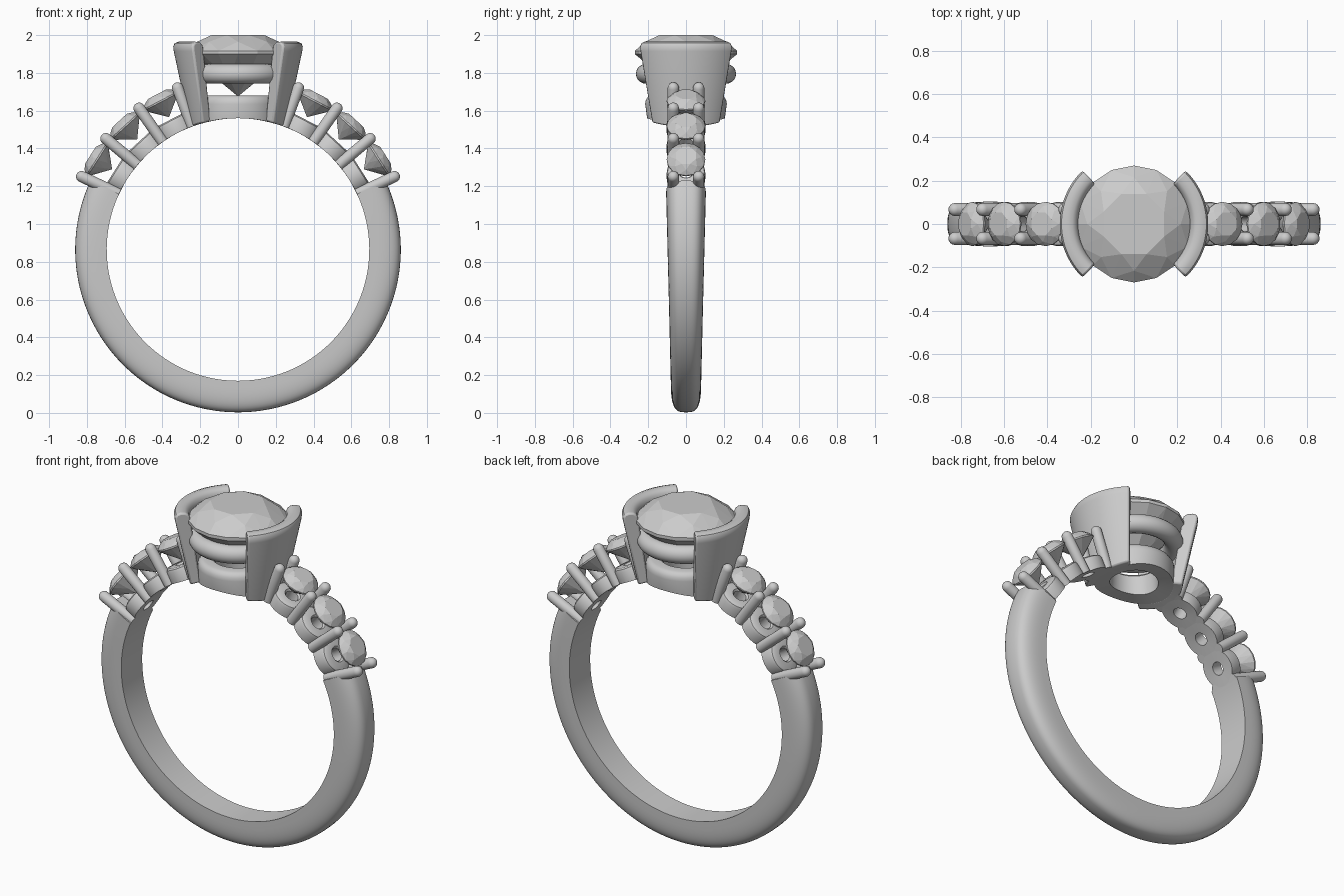
import bpy, bmesh, math
from math import sin, cos, pi, radians, hypot
from mathutils import Matrix, Vector

if "Cube" in bpy.data.objects:
    bpy.data.objects.remove(bpy.data.objects["Cube"])

R, CZ = 0.695, 0.865          # finger hole radius and centre height


def finish(name, bm, smooth=True, fit=True):
    if fit:                   # press undersides onto the finger cylinder
        for v in bm.verts:
            d = hypot(v.co.x, v.co.z - CZ)
            if d < R:
                v.co.x *= R / d
                v.co.z = CZ + (v.co.z - CZ) * R / d
    bmesh.ops.recalc_face_normals(bm, faces=bm.faces[:])
    me = bpy.data.meshes.new(name)
    bm.to_mesh(me)
    bm.free()
    if smooth:
        me.polygons.foreach_set("use_smooth", [True] * len(me.polygons))
        me.set_sharp_from_angle(angle=radians(38))
    ob = bpy.data.objects.new(name, me)
    bpy.context.collection.objects.link(ob)
    return ob


def skin(bm, rings, loop):
    """Join equal-length closed rings of points; cap the ends unless looped."""
    vs = [[bm.verts.new(p) for p in r] for r in rings]
    n, m = len(vs), len(vs[0])
    for i in range(n if loop else n - 1):
        a, b = vs[i], vs[(i + 1) % n]
        for j in range(m):
            k = (j + 1) % m
            bm.faces.new((a[j], a[k], b[k], b[j]))
    if not loop:
        bm.faces.new(vs[0])
        bm.faces.new(vs[-1])


def ring_part(name, profile, seg, mat=Matrix()):
    """Closed (r, z) profile spun fully around the local z axis."""
    bm = bmesh.new()
    skin(bm, [[mat @ Vector((r * cos(t), r * sin(t), z)) for r, z in profile]
              for t in (2 * pi * i / seg for i in range(seg))], True)
    return finish(name, bm)


def radial(deg):
    """Frame at the ring centre whose z axis points outward at this angle."""
    return Matrix.Translation((0, 0, CZ)) @ Matrix.Rotation(radians(90 - deg), 4, 'Y')


def gem(name, r, table, girdle, culet, mat=Matrix()):
    """Round brilliant as the hull of its facet corners."""
    bm = bmesh.new()
    h, d = table - girdle, girdle - culet
    tiers = [(0.56, table, 8, 0.5), (0.80, girdle + 0.62 * h, 8, 0),
             (1.0, girdle + 0.1 * h, 16, 0), (1.0, girdle - 0.1 * h, 16, 0),
             (0.45, girdle - 0.60 * d, 8, 0.5)]
    for f, z, n, o in tiers:
        for i in range(n):
            t = 2 * pi * (i + o) / n
            bm.verts.new(mat @ Vector((f * r * cos(t), f * r * sin(t), z)))
    bm.verts.new(mat @ Vector((0, 0, culet)))
    bmesh.ops.convex_hull(bm, input=bm.verts[:])
    bmesh.ops.dissolve_limit(bm, angle_limit=radians(1),
                             verts=bm.verts[:], edges=bm.edges[:])
    finish(name, bm, smooth=False, fit=False)


# Band: D-shaped section, tapering towards the bottom
bm = bmesh.new()
rings = []
for i in range(97):
    a = radians(25 - 230 * i / 96)
    w = 0.08 + 0.025 * (sin(a) + 1) / 1.42
    ring = []
    for j in range(25):
        t = pi * j / 24
        c, s = cos(t), max(sin(t), 0)
        y = w * math.copysign(abs(c) ** 0.6, c)
        r = R + 0.167 * s ** 0.65
        ring.append((r * cos(a), y, CZ + r * sin(a)))
    rings.append(ring)
skin(bm, rings, False)
finish("band", bm, fit=False)

# Shoulder stones with their base collars, mirrored left and right
collar = [(0.036, 0.68), (0.036, 0.765), (0.045, 0.775), (0.085, 0.775),
          (0.097, 0.768), (0.102, 0.755), (0.102, 0.68)]
for side, flip in (("right", False), ("left", True)):
    for k, deg in enumerate((32.5, 47.5, 62.5)):
        m = radial(180 - deg if flip else deg)
        ring_part(f"{side}_collar_{k + 1}", collar, 40, m)
        gem(f"{side}_stone_{k + 1}", 0.102, 0.927, 0.885, 0.79, m)

    # Paired round-tipped prongs between the stones
    for k, deg in enumerate((25, 40, 55, 69.5)):
        m = radial(180 - deg if flip else deg)
        for tag, y in (("front", -0.067), ("back", 0.067)):
            bm = bmesh.new()
            prof = [(0.03, 0.68), (0.03, 0.80)]
            prof += [(0.03 * cos(t), 0.913 + 0.03 * sin(t))
                     for t in (radians(q) for q in (0, 20, 40, 60, 78))]
            skin(bm, [[m @ Vector((r * cos(2 * pi * j / 20),
                                   y + r * sin(2 * pi * j / 20), z))
                       for j in range(20)] for r, z in prof], False)
            finish(f"{side}_{tag}_prong_{k + 1}", bm)

    # Flared half-bezel wall holding the centre stone
    wall = [(0.195, 1.505), (0.252, 1.505), (0.340, 1.915), (0.343, 1.94),
            (0.335, 1.957), (0.315, 1.965), (0.285, 1.963), (0.267, 1.95),
            (0.260, 1.93)]
    bm = bmesh.new()
    mid = pi if flip else 0
    skin(bm, [[(r * cos(t), r * sin(t), z) for r, z in wall]
              for t in (mid + radians(-46 + 92 * i / 32) for i in range(33))], False)
    ob = finish(f"{side}_bezel_wall", bm)
    bev = ob.modifiers.new("soft_ends", 'BEVEL')
    bev.width, bev.segments = 0.01, 2
    bev.limit_method, bev.angle_limit = 'ANGLE', radians(60)

# Head: base ring on the finger hole, round rail, centre stone
ring_part("head_base", [(0.125, 1.505), (0.125, 1.665), (0.14, 1.68), (0.185, 1.68),
                        (0.203, 1.672), (0.213, 1.655), (0.216, 1.635),
                        (0.206, 1.505)], 64)
ring_part("head_rail", [(0.213 + 0.052 * cos(t), 1.795 + 0.052 * sin(t))
                        for t in (2 * pi * j / 20 for j in range(20))], 64)
gem("centre_stone", 0.27, 2.0, 1.908, 1.675)
